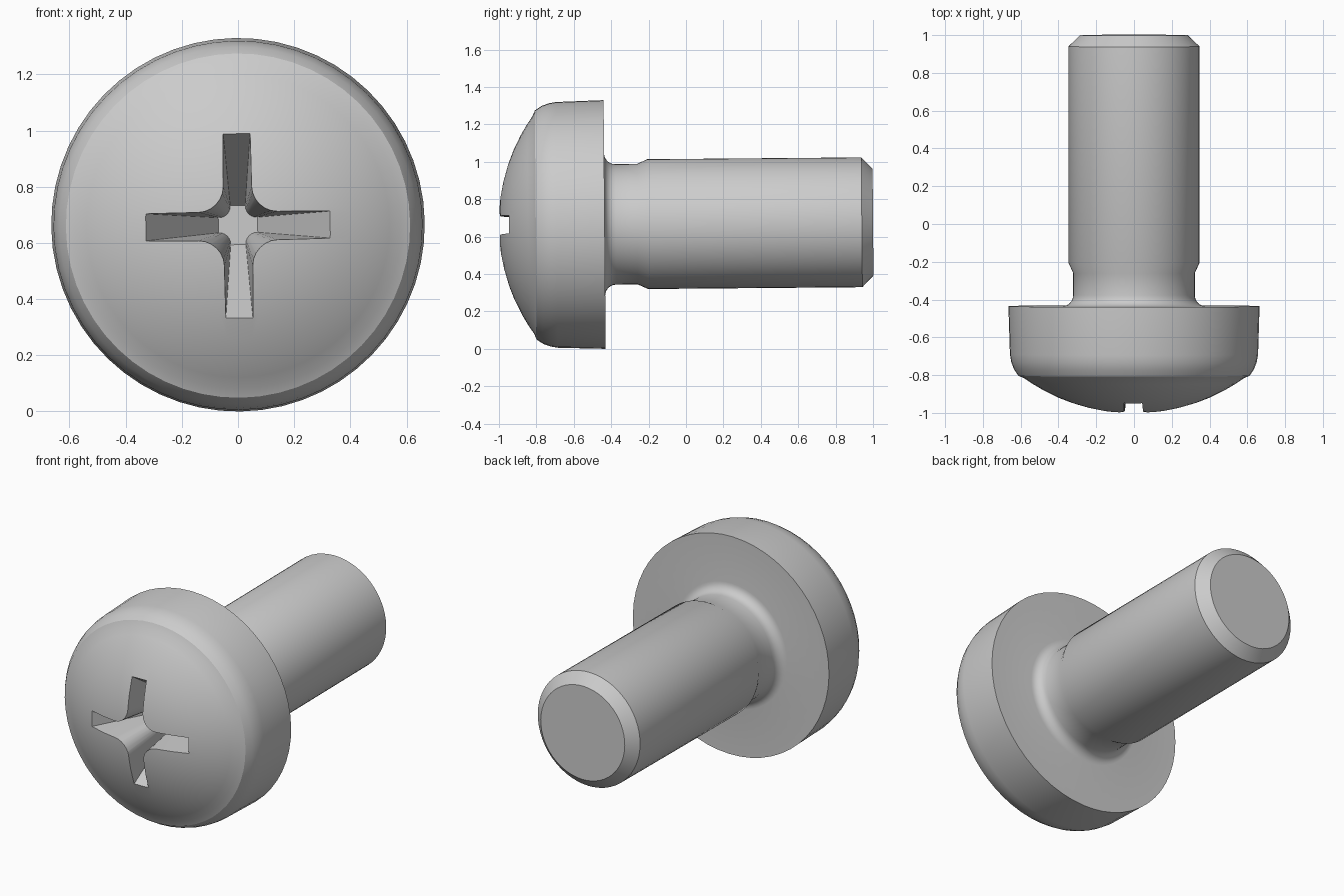
import bpy, bmesh
from math import sin, cos, pi, sqrt
from mathutils import Matrix

if "Cube" in bpy.data.objects:
    bpy.data.objects.remove(bpy.data.objects["Cube"])

SEG = 56


def loft(name, rings):
    """Bridge equal-length rings of points and cap both ends."""
    bm = bmesh.new()
    rows = [[bm.verts.new(p) for p in ring] for ring in rings]
    for a, b in zip(rows, rows[1:]):
        n = len(a)
        for i in range(n):
            bm.faces.new((a[i], a[(i + 1) % n], b[(i + 1) % n], b[i]))
    bm.faces.new(rows[0])
    bm.faces.new(rows[-1])
    bmesh.ops.recalc_face_normals(bm, faces=bm.faces)
    mesh = bpy.data.meshes.new(name)
    bm.to_mesh(mesh)
    bm.free()
    obj = bpy.data.objects.new(name, mesh)
    bpy.context.collection.objects.link(obj)
    return obj


def circle(r, y):
    return [(r * cos(2 * pi * i / SEG), y, r * sin(2 * pi * i / SEG)) for i in range(SEG)]


def cross(arm, half, fillet, y):
    """Four-armed outline with rounded inner corners."""
    pts = []
    c = half + fillet
    corner = [(c - fillet * sin(t), c - fillet * cos(t))
              for t in [pi / 2 * k / 6 for k in range(7)]]
    quarter = [(arm, -half), (arm, half)] + corner
    for q in range(4):
        ca, sa = round(cos(q * pi / 2)), round(sin(q * pi / 2))
        pts += [(x * ca - z * sa, y, x * sa + z * ca) for x, z in quarter]
    return pts


# Screw profile (radius, y): tip, shank, relief neck
profile = [(0.285, 1.0), (0.347, 0.94), (0.347, -0.205), (0.322, -0.26), (0.322, -0.375)]
# Fillet under the head
profile += [(0.38 - 0.058 * cos(t), -0.377 - 0.058 * sin(t))
            for t in [pi / 2 * k / 6 for k in range(1, 7)]]
# Head rim and rounded shoulder
profile += [(0.665, -0.435), (0.657, -0.69), (0.650, -0.73), (0.636, -0.768), (0.613, -0.803)]
# Domed face
profile += [(r, -1.003 + 1 - sqrt(1 - r * r))
            for r in (0.58, 0.54, 0.48, 0.4, 0.32, 0.24, 0.16, 0.08, 0.02)]
screw = loft("pan_head_screw", [circle(r, y) for r, y in profile])

# Tapered cross recess, lofted from its floor out past the dome
FLOOR, RIM, OUT = -0.56, -0.945, -1.06


def taper(y):
    t = (y - FLOOR) / (RIM - FLOOR)
    return cross(0.07 + 0.257 * t, 0.027 + 0.021 * t, 0.04 + 0.045 * t, y)


cutter = loft("recess_cutter", [taper(FLOOR), taper(OUT)])
cutter.hide_render = True

mod = screw.modifiers.new("recess", 'BOOLEAN')
mod.operation = 'DIFFERENCE'
mod.solver = 'EXACT'
mod.object = cutter
bpy.context.view_layer.objects.active = screw
screw.select_set(True)
cutter.select_set(False)
bpy.ops.object.modifier_apply(modifier=mod.name)
bpy.data.objects.remove(cutter)

# Slight tilt and twist, resting on z = 0
screw.data.transform(Matrix.Rotation(0.0085, 4, 'X') @ Matrix.Rotation(-0.015, 4, 'Y'))
low = min(v.co.z for v in screw.data.vertices)
screw.data.transform(Matrix.Translation((0, 0, -low)))
bpy.ops.object.shade_smooth_by_angle(angle=0.5)
